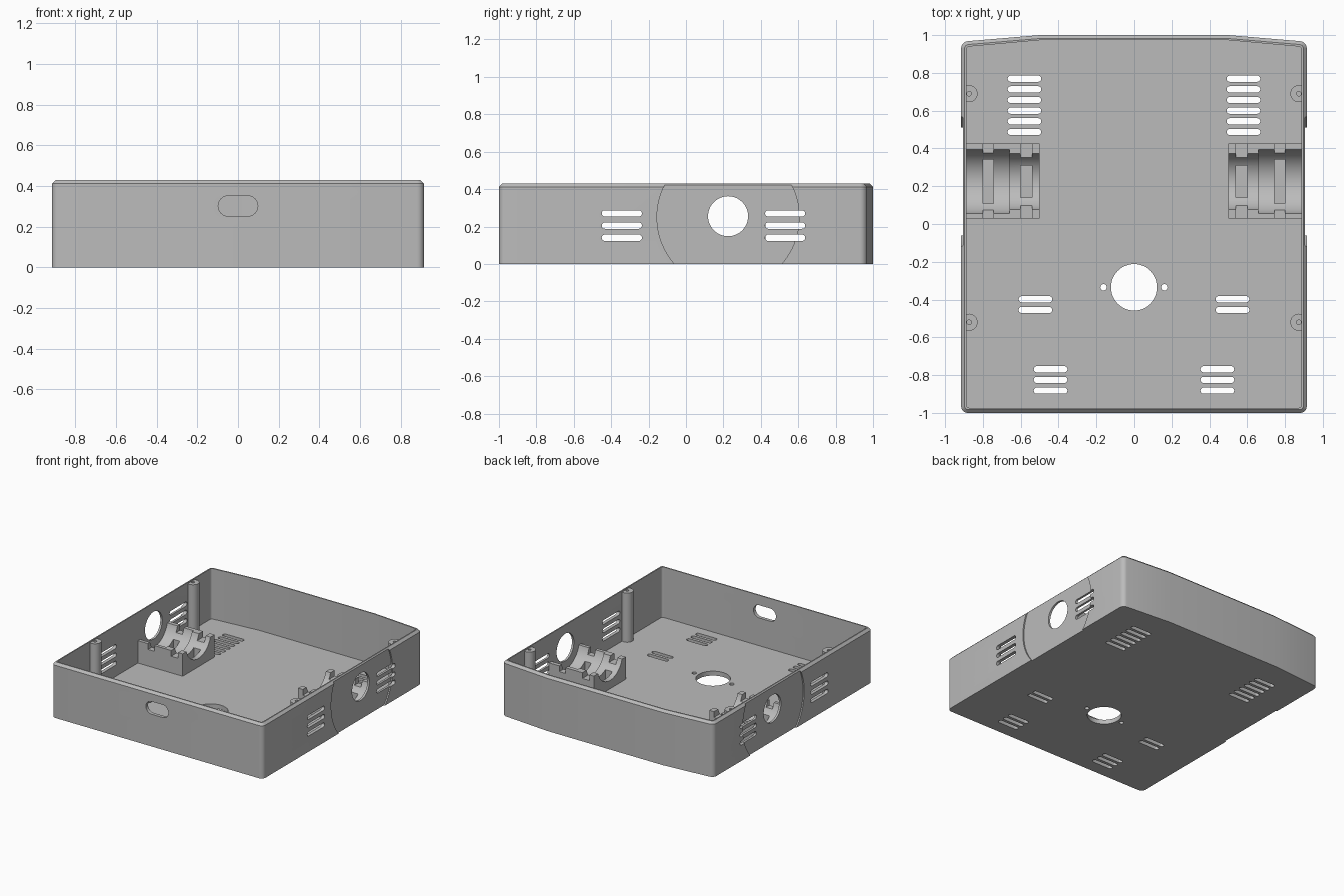
import bpy, bmesh, math
from mathutils import Matrix, Vector

cube = bpy.data.objects.get("Cube")
if cube:
    bpy.data.objects.remove(cube, do_unlink=True)

grey = bpy.data.materials.new("plain grey")
grey.use_nodes = True
colour = (0.5, 0.5, 0.5, 1)
grey.diffuse_color = colour
bsdf = next(n for n in grey.node_tree.nodes if n.type == 'BSDF_PRINCIPLED')
bsdf.inputs["Base Color"].default_value = colour

# Local z of a shape points along the named axis
AXES = {
    "z": Matrix.Identity(4),
    "x": Matrix(((0, 0, 1, 0), (1, 0, 0, 0), (0, 1, 0, 0), (0, 0, 0, 1))),
    "y": Matrix(((1, 0, 0, 0), (0, 0, -1, 0), (0, 1, 0, 0), (0, 0, 0, 1))),
}


def make(name, bm):
    bmesh.ops.recalc_face_normals(bm, faces=bm.faces)
    mesh = bpy.data.meshes.new(name)
    bm.to_mesh(mesh)
    bm.free()
    mesh.materials.append(grey)
    obj = bpy.data.objects.new(name, mesh)
    bpy.context.scene.collection.objects.link(obj)
    return obj


def activate(obj):
    bpy.ops.object.select_all(action='DESELECT')
    obj.select_set(True)
    bpy.context.view_layer.objects.active = obj


def cut(obj, bm):
    cutter = make("cutter", bm)
    cutter.hide_render = True
    mod = obj.modifiers.new("cut", 'BOOLEAN')
    mod.operation, mod.solver, mod.object = 'DIFFERENCE', 'EXACT', cutter
    activate(obj)
    bpy.ops.object.modifier_apply(modifier=mod.name)
    bpy.data.objects.remove(cutter, do_unlink=True)


def finish(obj):
    activate(obj)
    bpy.ops.object.shade_smooth_by_angle(angle=math.radians(30))


def prism(bm, points, low, high, matrix=Matrix.Identity(4)):
    base = bm.faces.new([bm.verts.new(matrix @ Vector((x, y, low))) for x, y in points])
    ext = bmesh.ops.extrude_face_region(bm, geom=[base])
    up = matrix.to_3x3() @ Vector((0, 0, high - low))
    verts = [g for g in ext["geom"] if isinstance(g, bmesh.types.BMVert)]
    bmesh.ops.translate(bm, vec=up, verts=verts)


def box(bm, x0, x1, y0, y1, z0, z1):
    prism(bm, [(x0, y0), (x1, y0), (x1, y1), (x0, y1)], z0, z1)


def disc(bm, centre, radius, depth, axis="z", sides=48):
    bmesh.ops.create_cone(bm, cap_ends=True, segments=sides, radius1=radius,
                          radius2=radius, depth=depth,
                          matrix=Matrix.Translation(centre) @ AXES[axis])


def slot(bm, centre, length, width, axis="z", depth=0.2):
    r, half = width / 2, (length - width) / 2
    points = []
    for side in (1, -1):
        for i in range(13):
            a = math.pi * (i / 12 - 0.5)
            points.append((side * (half + r * math.cos(a)), side * r * math.sin(a)))
    prism(bm, points, -depth / 2, depth / 2, Matrix.Translation(centre) @ AXES[axis])


def tray_block(inset, low, high, radius, chamfer=0):
    w, back, crown = 0.915 - inset, 0.965 - inset, 1 - inset
    bm = bmesh.new()
    prism(bm, [(-w, -crown), (w, -crown), (w, back), (0.5, crown),
               (-0.5, crown), (-w, back)], low, high)
    corners = [e for e in bm.edges
               if abs(e.verts[0].co.z - e.verts[1].co.z) > 0.1 and abs(e.verts[0].co.x) > 0.6]
    bmesh.ops.bevel(bm, geom=corners, offset=radius, segments=6, profile=0.5, affect='EDGES')
    if chamfer:
        rim = [e for e in bm.edges if all(v.co.z > high - 0.001 for v in e.verts)]
        bmesh.ops.bevel(bm, geom=rim, offset=chamfer, segments=1, affect='EDGES')
    return bm


TOP, FLOOR, WALL = 0.43, 0.035, 0.027
TUBE_Y, TUBE_Z = 0.225, 0.255

# Tray: open shell with chamfered rim and shallow round recesses outside
tray = make("tray", tray_block(0, 0, TOP, 0.035, 0.018))
cut(tray, tray_block(WALL, FLOOR, TOP + 0.2, 0.015))
recesses = bmesh.new()
for s in (-1, 1):
    disc(recesses, (s * 0.955, TUBE_Y, 0.25), 0.38, 0.1, "x", 96)
cut(tray, recesses)

# Openings: side ports, vents, cable slot and floor holes
holes = bmesh.new()
for s in (-1, 1):
    disc(holes, (s * 0.9, TUBE_Y, TUBE_Z), 0.107, 0.2, "x")
    for z in (0.14, 0.205, 0.27):
        for y in (-0.343, 0.53):
            slot(holes, (s * 0.9, y, z), 0.215, 0.034, "x")
    for x, start, count in ((0.58, 0.487, 6), (0.522, -0.455, 2), (0.442, -0.882, 3)):
        for i in range(count):
            slot(holes, (s * x, start + i * 0.0565, 0), 0.178, 0.033)
    disc(holes, (s * 0.162, -0.335, 0), 0.017, 0.2, sides=20)
disc(holes, (0, -0.335, 0), 0.123, 0.2)
slot(holes, (0, -1, 0.302), 0.195, 0.1, "y")
cut(tray, holes)
finish(tray)

for s, side in ((1, "left"), (-1, "right")):
    def span(a, b):
        return sorted((s * a, s * b))

    # Cradle: block with a stepped bore, strap notches and strap slots
    bm = bmesh.new()
    box(bm, *span(0.5, 0.892), 0.03, 0.425, FLOOR - 0.01, 0.21)
    cradle = make(side + "_cradle", bm)
    for x, radius, depth in ((0.78, 0.175, 0.24), (0.58, 0.155, 0.24)):
        bm = bmesh.new()
        disc(bm, (s * x, TUBE_Y, TUBE_Z), radius, depth, "x", 64)
        cut(cradle, bm)
    for x0, x1, half in ((0.54, 0.6, 0.085), (0.745, 0.8, 0.117)):
        bm = bmesh.new()
        box(bm, *span(x0, x1), 0, 0.5, 0.165, 0.3)
        cut(cradle, bm)
        bm = bmesh.new()
        box(bm, *span(x0, x1), TUBE_Y - half, TUBE_Y + half, FLOOR, 0.16)
        cut(cradle, bm)
    finish(cradle)

    # Screw posts against the side wall
    for y, place in ((-0.52, "front"), (0.69, "back")):
        bm = bmesh.new()
        disc(bm, (s * 0.873, y, 0.225), 0.045, 0.39, sides=32)
        post = make(f"{side}_{place}_post", bm)
        bm = bmesh.new()
        box(bm, *span(0.893, 1), y - 0.1, y + 0.1, 0, 0.5)
        cut(post, bm)
        bm = bmesh.new()
        disc(bm, (s * 0.873, y, 0.35), 0.012, 0.3, sides=16)
        cut(post, bm)
        finish(post)
